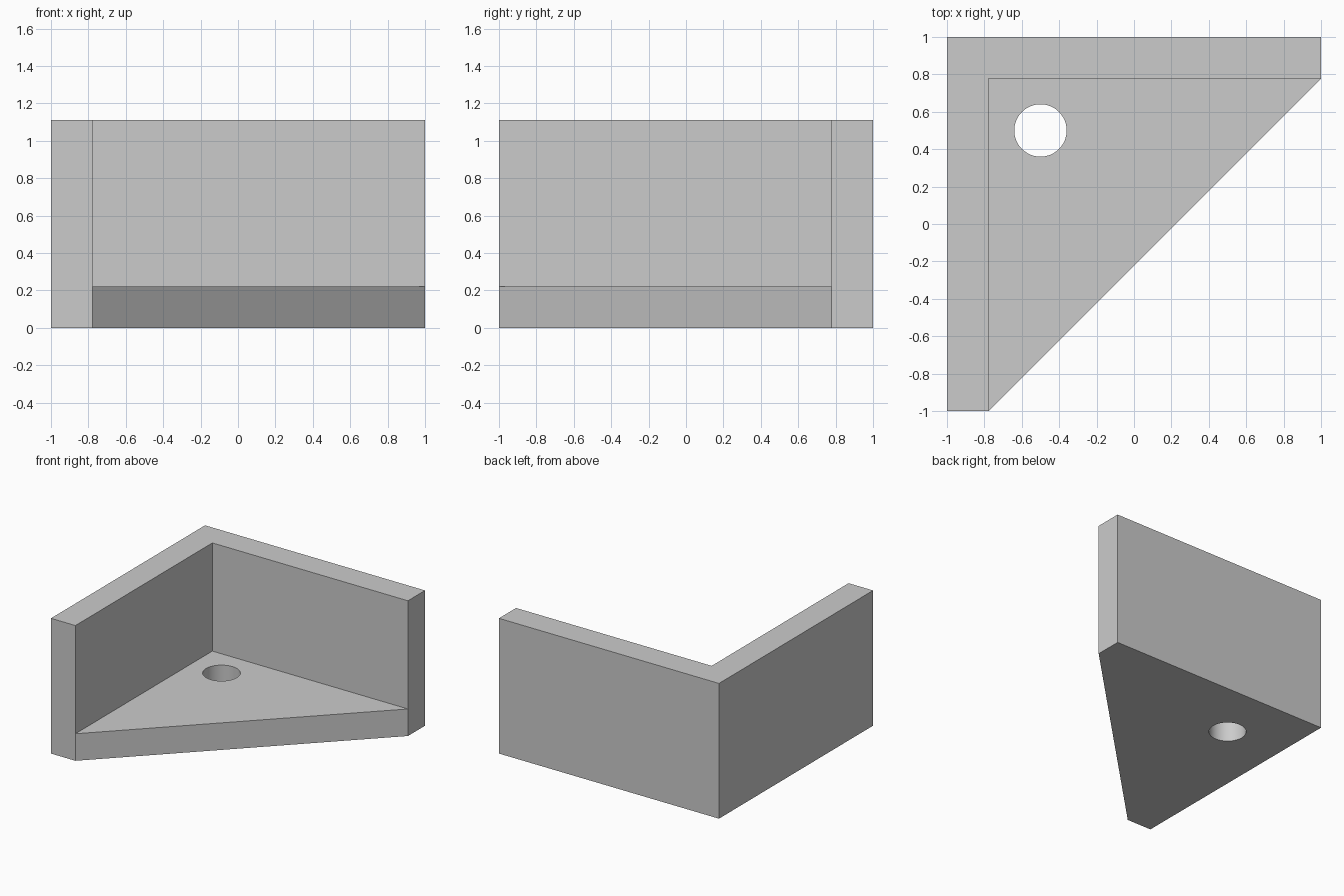
import bpy, bmesh, math

cube = bpy.data.objects.get("Cube")
if cube:
    bpy.data.objects.remove(cube, do_unlink=True)

THICK = 2 / 9          # wall and floor thickness
HEIGHT = 10 / 9        # wall height
INNER = 1 - THICK      # inner wall faces
HOLE = (-0.5, 0.5)
HOLE_RADIUS = 0.14

grey = bpy.data.materials.new("plain_grey")
grey.use_nodes = True
colour = (0.6, 0.6, 0.6, 1)
grey.diffuse_color = colour
grey.node_tree.nodes["Principled BSDF"].inputs["Base Color"].default_value = colour


def extrude_up(bm, faces, distance):
    """Extrude faces upwards and return the new cap faces."""
    result = bmesh.ops.extrude_face_region(bm, geom=faces)["geom"]
    verts = [g for g in result if isinstance(g, bmesh.types.BMVert)]
    bmesh.ops.translate(bm, verts=verts, vec=(0, 0, distance))
    return [g for g in result if isinstance(g, bmesh.types.BMFace)]


# Plan: L-shaped wall footprint plus the triangular floor between its arms
bm = bmesh.new()
corner, front, right = [bm.verts.new((x, y, 0)) for x, y in
                        ((-INNER, INNER), (-INNER, -1), (1, INNER))]
outer = [bm.verts.new((x, y, 0)) for x, y in ((1, 1), (-1, 1), (-1, -1))]
walls = bm.faces.new([front, right, corner][:1] + [corner, right] + outer)
floor = bm.faces.new([front, right, corner])

# Raise everything to floor level, then only the walls to full height
caps = extrude_up(bm, [walls, floor], THICK)
wall_cap = max(caps, key=lambda f: len(f.verts))
extrude_up(bm, [wall_cap], HEIGHT - THICK)
bmesh.ops.dissolve_limit(bm, angle_limit=0.01, verts=bm.verts[:], edges=bm.edges[:])
bmesh.ops.recalc_face_normals(bm, faces=bm.faces[:])

mesh = bpy.data.meshes.new("corner_bracket")
bm.to_mesh(mesh)
bm.free()
mesh.materials.append(grey)
bracket = bpy.data.objects.new("corner_bracket", mesh)
bpy.context.collection.objects.link(bracket)

# Round screw hole through the floor
bpy.ops.mesh.primitive_cylinder_add(vertices=64, radius=HOLE_RADIUS, depth=THICK * 2,
                                    location=(*HOLE, THICK / 2))
cutter = bpy.context.object
cutter.name = "hole_cutter"
cutter.data.materials.append(grey)
cutter.hide_render = True

cut = bracket.modifiers.new("screw_hole", "BOOLEAN")
cut.operation = "DIFFERENCE"
cut.solver = "EXACT"
cut.object = cutter

bpy.ops.object.select_all(action="DESELECT")
bracket.select_set(True)
bpy.context.view_layer.objects.active = bracket
bpy.ops.object.modifier_apply(modifier=cut.name)
bpy.data.objects.remove(cutter, do_unlink=True)
bpy.ops.object.shade_smooth_by_angle(angle=math.radians(30))
